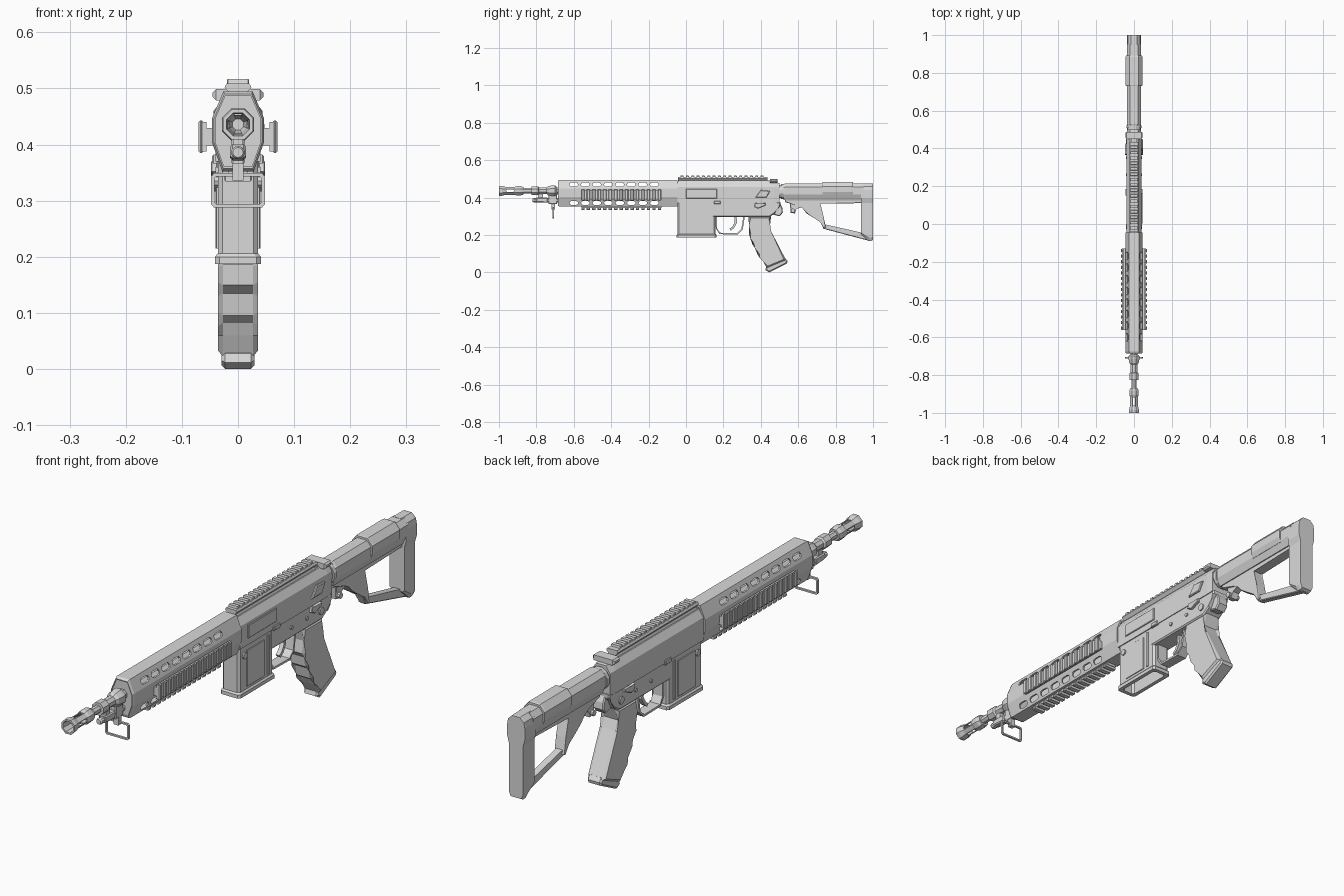
import bpy, bmesh, math

if "Cube" in bpy.data.objects:
    bpy.data.objects.remove(bpy.data.objects["Cube"])

GREY = bpy.data.materials.new("light_grey")
GREY.diffuse_color = (0.7, 0.7, 0.7, 1)
GREY.use_nodes = True
GREY.node_tree.nodes["Principled BSDF"].inputs["Base Color"].default_value = GREY.diffuse_color


def finish(bm, name):
    bmesh.ops.recalc_face_normals(bm, faces=bm.faces[:])
    me = bpy.data.meshes.new(name)
    bm.to_mesh(me)
    bm.free()
    me.materials.append(GREY)
    ob = bpy.data.objects.new(name, me)
    bpy.context.collection.objects.link(ob)
    return ob


def loft(name, rings, loop=False):
    """Skin equal-length rings of 3D points; cap the ends unless looped."""
    bm = bmesh.new()
    vs = [[bm.verts.new(p) for p in r] for r in rings]
    n = len(vs[0])
    pairs = list(zip(vs, vs[1:])) + ([(vs[-1], vs[0])] if loop else [])
    for a, b in pairs:
        for i in range(n):
            j = (i + 1) % n
            bm.faces.new((a[i], a[j], b[j], b[i]))
    if not loop:
        bm.faces.new(vs[0])
        bm.faces.new(vs[-1])
    return finish(bm, name)


def at(y, half, s=1.0, cz=0.4235):
    """Mirror a right-hand (x, z) section into a full ring at depth y."""
    pts = half + [(-x, z) for x, z in reversed(half)]
    return [(x * s, y, cz + (z - cz) * s) for x, z in pts]


def prism(name, pts, w, chamfer=0.0, x=0.0):
    """Side outline (y, z) extruded to half width w, with chamfered rims."""
    bm = bmesh.new()
    a = [bm.verts.new((x - w, y, z)) for y, z in pts]
    b = [bm.verts.new((x + w, y, z)) for y, z in pts]
    rims = [bm.faces.new(a), bm.faces.new(b)]
    for i in range(len(a)):
        j = (i + 1) % len(a)
        bm.faces.new((a[i], a[j], b[j], b[i]))
    if chamfer:
        edges = [e for f in rims for e in f.edges]
        bmesh.ops.bevel(bm, geom=edges, offset=chamfer, segments=1,
                        affect='EDGES', clamp_overlap=True)
    return finish(bm, name)


def rect(y0, y1, z0, z1):
    return [(y0, z0), (y1, z0), (y1, z1), (y0, z1)]


def disc(y, z, r, n=10):
    return [(y + r * math.cos(math.tau * i / n), z + r * math.sin(math.tau * i / n)) for i in range(n)]


def lathe(name, prof, cz, n=8, loop=False):
    rings = [[(r * math.cos(math.tau * (i + .5) / n), y, cz + r * math.sin(math.tau * (i + .5) / n))
              for i in range(n)] for y, r in prof]
    return loft(name, rings, loop)


def bar(name, path, t, w):
    """Flat strap following a (y, z) path."""
    left, right = [], []
    for i, (y, z) in enumerate(path):
        p, q = path[max(i - 1, 0)], path[min(i + 1, len(path) - 1)]
        dy, dz = q[0] - p[0], q[1] - p[1]
        d = math.hypot(dy, dz)
        left.append((y - dz / d * t, z + dy / d * t))
        right.append((y + dz / d * t, z - dy / d * t))
    return prism(name, left + right[::-1], w)


def cut(ob, cutter):
    m = ob.modifiers.new("cut", 'BOOLEAN')
    m.operation, m.solver, m.object = 'DIFFERENCE', 'EXACT', cutter
    bpy.context.view_layer.objects.active = ob
    bpy.ops.object.modifier_apply(modifier="cut")
    bpy.data.objects.remove(cutter)


def capsule(y, z, ly, r):
    pts = []
    for s, a0 in ((1, -90), (-1, 90)):
        for k in range(5):
            a = math.radians(a0 + 45 * k)
            pts.append((y + s * (ly - r) + r * math.cos(a), z + r * math.sin(a)))
    return pts


# Handguard: hollow eight-sided tube with two rows of through slots
SEC = [(.026, .495), (.046, .448), (.046, .403), (.028, .352)]
guard = loft("handguard", [at(-.045, SEC, .88), at(-.045, SEC), at(-.675, SEC),
                           at(-.685, SEC, .93), at(-.685, SEC, .88)], True)
for i in range(8):
    for z in (.469, .371):
        cut(guard, prism("slot_cutter", capsule(-.60 + .0615 * i, z, .023, .0105), .1))
loft("handguard_front_cap", [at(-.68, SEC, .9), at(-.665, SEC, .9)])

# Accessory rails on both sides and underneath
for s, side in ((-1, "left"), (1, "right")):
    prism(side + "_rail_base", rect(-.56, -.13, .398, .43), .008, x=s * .05)
    prism(side + "_rail_head", rect(-.56, -.13, .388, .44), .004, x=s * .06)
    for i in range(15):
        y = -.56 + i * .0293
        prism(side + "_rail_tooth", rect(y, y + .017, .385, .443), .004, .003, x=s * .066)
prism("bottom_rail", rect(-.56, -.13, .343, .356), .018)
for i in range(15):
    y = -.56 + i * .0293
    prism("bottom_rail_tooth", rect(y, y + .017, .334, .346), .025, .003)

# Barrel, gas block and slotted muzzle device
lathe("barrel", [(-.88, .015), (-.825, .015), (-.825, .025), (-.79, .025), (-.785, .019),
                 (-.745, .019), (-.735, .027), (-.715, .031), (-.70, .031), (-.69, .02), (-.05, .02)], .436)
muzzle = lathe("muzzle_device", [(-.87, .008), (-.87, .022), (-.885, .027), (-.905, .027), (-.915, .023),
                                 (-.965, .023), (-.985, .029), (-1, .029), (-1, .022), (-.90, .016)], .436, 8, True)
cut(muzzle, prism("slot_cutter", capsule(-.94, .436, .022, .006), .1))
cut(muzzle, loft("slot_cutter", [[(x, y, z) for x, y in ((-.006, -.962), (.006, -.962), (.006, -.918), (-.006, -.918))]
                                 for z in (.3, .55)]))
lathe("gas_tube", [(-.82, .009), (-.815, .012), (-.66, .012)], .386, 10)
prism("gas_block_bridge", rect(-.79, -.765, .385, .43), .009)
prism("gas_block", [(-.80, .376), (-.74, .372), (-.74, .4), (-.80, .4)], .014, .004)
prism("front_bracket", rect(-.735, -.69, .365, .43), .012, .003)

# Wire sling loop
prism("sling_loop_stem", rect(-.718, -.70, .336, .37), .01)
OUT = [(.043, .349), (.048, .343), (.048, .294), (.043, .288)]
INN = [(.039, .343), (.042, .34), (.042, .297), (.039, .294)]
loft("sling_loop", [at(-.713, OUT), at(-.705, OUT), at(-.705, INN), at(-.713, INN)], True)

# Upper receiver and top rail
UP = [(.022, .482), (.04, .455), (.04, .37)]
loft("upper_receiver", [at(-.045, UP), at(.47, UP), at(.50, UP, .93)])
RAIL = [(.02, .509), (.024, .502), (.014, .49), (.02, .475)]
loft("top_rail", [at(-.042, RAIL), at(.435, RAIL)])
for i in range(16):
    y = -.03 + i * .0285
    prism("top_rail_tooth", [(y, .507), (y + .018, .507), (y + .016, .517), (y + .002, .517)], .02, .002)
prism("charging_handle", rect(.45, .488, .479, .499), .045, .006)
prism("charging_handle_stem", rect(.43, .47, .475, .49), .015)
prism("ejection_cover", rect(.0, .165, .395, .445), .003, .002, x=.041)
prism("forward_assist", [(.37, .40), (.43, .40), (.45, .435), (.40, .44)], .005, .003, x=.042)

# Magazine well, open underneath
def well(z, g):
    x, y0, y1, c = .036 + g, -.045 - g, .158 + g, .008
    return [(x, y0 + c, z), (x, y1 - c, z), (x - c, y1, z), (c - x, y1, z),
            (-x, y1 - c, z), (-x, y0 + c, z), (c - x, y0, z), (x - c, y0, z)]


loft("magazine_well", [well(.32, -.010), well(.187, -.010), well(.187, .005), well(.2, .005),
                       well(.206, 0), well(.375, 0)])
for s in (-1, 1):
    prism("well_panel", rect(.0, .10, .215, .35), .002, .001, x=s * .037)
    prism("well_rib", rect(.118, .128, .215, .36), .003, x=s * .037)
    prism("magazine_catch", rect(.15, .185, .366, .382), .006, .002, x=s * .04)
    for y, z, r in ((-.015, .335, .012), (.435, .33, .014), (.26, .335, .007), (.35, .335, .007)):
        prism("receiver_pin", disc(y, z, r), .003, x=s * .039)
    prism("selector_lever", [(.365, .352), (.385, .342), (.425, .358), (.425, .37), (.385, .366), (.37, .372)],
          .006, .002, x=s * .042)

# Lower receiver, trigger and guard
prism("lower_receiver", [(.14, .295), (.445, .295), (.475, .315), (.49, .345), (.505, .36), (.505, .375),
                         (.14, .375)], .037, .005)
prism("rear_lug", [(.46, .31), (.50, .30), (.518, .32), (.515, .345), (.50, .375), (.47, .375)], .022, .004)
bar("trigger_guard", [(.163, .298), (.163, .235), (.18, .208), (.275, .206), (.30, .23), (.31, .298)], .004, .02)
bar("trigger", [(.265, .298), (.266, .265), (.252, .24), (.236, .228)], .006, .008)

# Pistol grip with finger swells and a base cap
prism("pistol_grip", [(.335, .30), (.455, .30), (.44, .255), (.455, .22), (.535, .065), (.432, .022), (.412, .06),
                      (.402, .082), (.383, .095), (.376, .135), (.355, .15), (.352, .185), (.337, .205),
                      (.345, .25)], .036, .009)
prism("grip_base_cap", [(.428, .028), (.424, .012), (.445, 0), (.54, .048), (.543, .06), (.532, .075)], .029, .006)

# Buffer tube collar and stock body
lathe("collar", [(.49, .036), (.507, .036), (.507, .042), (.522, .042), (.522, .034), (.54, .034)], .432, 12)
STOCK = [(.02, .475), (.037, .455), (.037, .415), (.024, .385)]
loft("stock_tube", [at(.522, STOCK, .95), at(.53, STOCK), at(.95, STOCK)])
CHEEK = [(.023, .484), (.044, .46), (.044, .43), (.036, .41)]
loft("cheek_piece", [at(.73, CHEEK, .97), at(.735, CHEEK), at(.885, CHEEK), at(.893, CHEEK, .97)])
prism("stock_web", [(.53, .40), (.53, .375), (.60, .355), (.625, .345), (.645, .315), (.685, .29), (.72, .27),
                    (.735, .235), (.748, .24), (.735, .30), (.715, .37), (.94, .37), (.94, .40)], .02, .003)
prism("stock_strut", [(.72, .265), (.735, .233), (.985, .167), (.985, .20), (.94, .212), (.745, .256)], .013, .003)
prism("adjust_lever", [(.555, .375), (.56, .318), (.582, .315), (.588, .34), (.64, .36), (.64, .375)], .014, .003)
prism("lever_pin", disc(.572, .33, .011), .024)

# Butt plate
BUTT = [(.016, .476), (.033, .46), (.037, .44), (.037, .395), (.03, .37), (.03, .185), (.022, .168)]
loft("butt_plate", [at(.935, [(x, max(z, .205 if z < .17 else .212)) if z < .2 else (x, z) for x, z in BUTT]),
                    at(.975, BUTT), at(.99, BUTT), at(1.0, BUTT, .98)])
